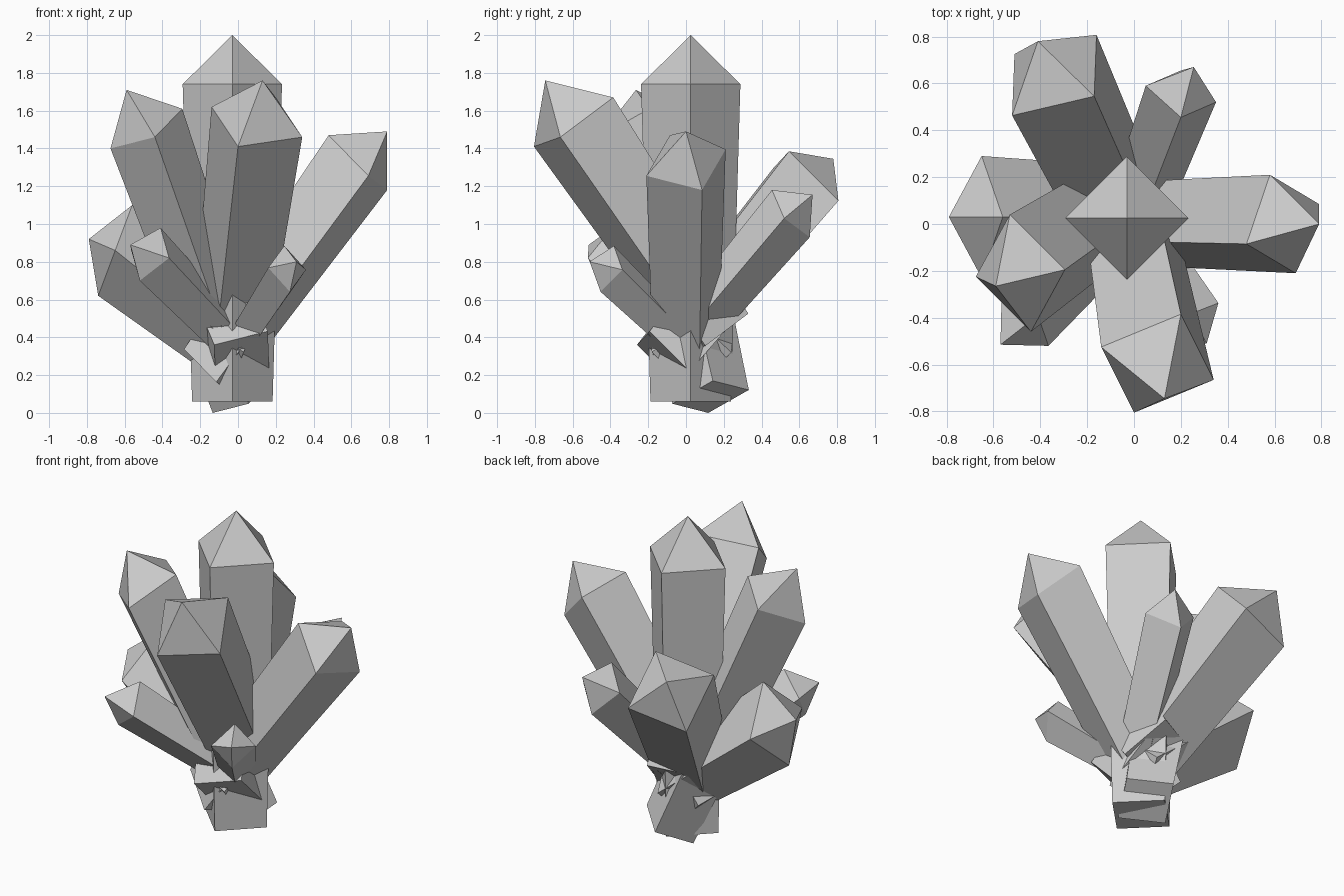
import bpy
from mathutils import Vector

if "Cube" in bpy.data.objects:
    bpy.data.objects.remove(bpy.data.objects["Cube"])


def crystal(name, base, shoulder, tip, e1, e2, taper=0.81):
    """Four-sided shaft widening from base to shoulder, closed by a pyramid tip.
    e1 and e2 are the half diagonals of the shoulder section."""
    base, shoulder, e1, e2 = map(Vector, (base, shoulder, e1, e2))
    ring = [e1, e2, -e1, -e2]
    if e1.cross(e2).dot(shoulder - base) < 0:
        ring.reverse()
    verts = [base + v * taper for v in ring] + [shoulder + v for v in ring] + [Vector(tip)]
    faces = [(3, 2, 1, 0)]
    for i in range(4):
        j = (i + 1) % 4
        faces += [(i, j, 4 + j, 4 + i), (4 + i, 4 + j, 8)]
    mesh = bpy.data.meshes.new(name)
    mesh.from_pydata(verts, [], faces)
    obj = bpy.data.objects.new(name, mesh)
    bpy.context.collection.objects.link(obj)


# upright centre shaft
crystal("centre_crystal", (-.03, .025, .06), (-.03, .025, 1.74), (-.03, .025, 2.0),
        (.263, 0, 0), (0, .263, 0))
# large leaning shafts
crystal("right_crystal", (-.16, 0, .22), (.635, 0, 1.325), (.79, 0, 1.49),
        (.155, .085, -.145), (.055, -.21, -.07))
crystal("front_crystal", (-.04, .16, .42), (.1, -.595, 1.54), (.13, -.745, 1.76),
        (.1, .21, .13), (-.24, .07, .08))
crystal("left_tall_crystal", (.02, .13, .085), (-.485, -.21, 1.505), (-.59, -.265, 1.71),
        (.19, .015, .105), (.045, -.25, -.045))
crystal("back_left_crystal", (.02, -.12, .29), (-.34, .635, 1.21), (-.41, .78, 1.345),
        (.17, -.09, .175), (.18, .172, -.087))
crystal("left_low_crystal", (.03, .03, .32), (-.65, .03, .86), (-.79, .03, .92),
        (.09, 0, .24), (0, .26, 0))
# small leaning shafts
crystal("back_right_crystal", (-.03, -.06, .33), (.2, .555, 1.055), (.255, .67, 1.155),
        (0, -.1, .125), (.15, -.035, -.025))
crystal("front_left_small_crystal", (-.02, 0, .38), (-.465, -.42, .84), (-.57, -.515, .89),
        (.055, .03, .14), (.1, -.1, -.02))
crystal("front_right_small_crystal", (0, 0, .36), (.26, -.417, .763), (.31, -.51, .80),
        (-.015, .035, .122), (.1, .08, -.005))
